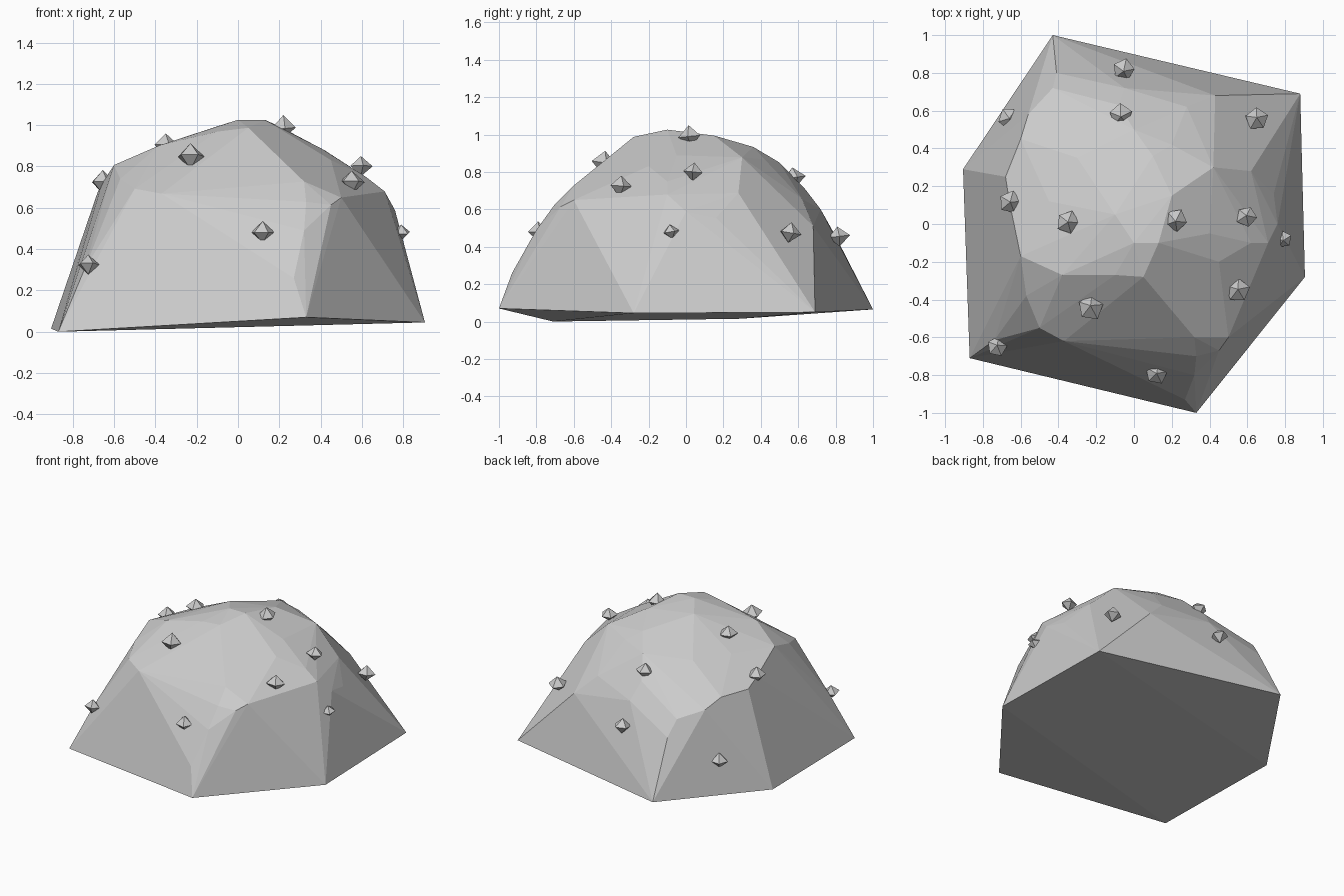
import bpy, bmesh, math, random
from mathutils import Matrix

random.seed(4)

# uneven six-sided footprint of the boulder
base = [(-0.43, 1.0, .065), (0.88, 0.69, .05), (0.905, -0.28, .045),
        (0.33, -1.0, .07), (-0.87, -0.71, 0.0), (-0.905, 0.29, .015)]

# corner positions of the chiselled dome, seen from above
dome = [(-.60, -.17), (-.60, -.30), (-.57, -.38), (-.50, -.55), (-.37, -.62),
        (-.38, -.27), (-.10, -.27), (.05, -.28), (.13, -.10), (0, -.10),
        (.32, -.60), (.33, -.70), (.32, -.80), (.27, -.93), (.45, -.67),
        (.50, -.60), (.45, -.20), (.40, -.05), (.62, -.10), (.71, -.10),
        (.76, .0), (.74, .16), (.70, .28), (.62, .28), (.80, .50), (.43, .68),
        (.28, .62), (.20, .42), (.20, .15), (-.10, .05), (-.12, .36), (.10, .36),
        (0, .50), (-.08, .63), (-.05, .72), (-.43, .72), (-.41, .80),
        (-.40, .87), (-.60, .45), (-.56, .58), (-.68, .25), (-.66, .12),
        (-.55, .28), (-.45, .12), (-.30, .35), (.42, .30)]

# outline heights that flatten the dome: across x, across y, and two slants
outline_x = [(-.7, .73), (-.61, .81), (-.1, 1.015), (.13, 1.04), (.31, .97),
             (.54, .81), (.75, .65), (.9, .05)]
outline_y = [(-1, .07), (-.93, .27), (-.8, .49), (-.67, .67), (-.45, .85),
             (-.28, 1.0), (-.1, 1.04), (.05, 1.02), (.36, .94), (.5, .85),
             (.62, .73), (.72, .6), (.8, .47), (.89, .27), (1, .065)]
slant_back = [(-1.12, 0), (-.59, .815), (-.15, .934), (.28, .947), (.43, .867),
              (.67, .67), (.86, .47), (1.12, .05)]
slant_front = [(-1.12, 0), (-.78, .67), (-.39, .868), (-.12, 1.0), (0, 1.013),
               (.24, .934), (.5, .854), (.67, .67), (1.12, .0)]


def profile(points, t):
    for (a, h), (b, k) in zip(points, points[1:]):
        if a <= t <= b:
            return h + (k - h) * (t - a) / (b - a)
    return 2.0


def dome_height(x, y):
    u, d = .83 * x + .56 * y, .43 * (-.56 * x + .83 * y)
    return min(1.04 * math.sqrt(max(0.0, 1 - x * x - y * y)),
               profile(outline_x, x), profile(outline_y, y),
               (profile(slant_back, u) - d) / .9,
               (profile(slant_front, u) + d) / .9)


def finish(bm, name):
    mesh = bpy.data.meshes.new(name)
    bm.to_mesh(mesh)
    bm.free()
    ob = bpy.data.objects.new(name, mesh)
    bpy.context.collection.objects.link(ob)
    return ob


# boulder: faceted hull around footprint and dome corners
bm = bmesh.new()
for p in base:
    bm.verts.new(p)
for x, y in dome:
    bm.verts.new((x, y, dome_height(x, y)))
for p in [(-.74, -.615, .31)]:
    bm.verts.new(p)
bmesh.ops.convex_hull(bm, input=bm.verts)
loose = [v for v in bm.verts if not v.link_faces]
bmesh.ops.delete(bm, geom=loose, context='VERTS')
bmesh.ops.dissolve_limit(bm, angle_limit=math.radians(3),
                         verts=bm.verts, edges=bm.edges)
bmesh.ops.recalc_face_normals(bm, faces=bm.faces)
finish(bm, "boulder")

# small five-sided pebbles stuck on the surface: position and radius
pebbles = [(-.055, .815, .455, .06), (-.07, .575, .77, .062), (.65, .555, .475, .06),
           (-.66, .56, .265, .06), (-.655, .115, .725, .06), (-.35, .01, .905, .062),
           (.22, .02, .99, .062), (.595, .04, .80, .055), (.79, -.08, .48, .045),
           (.55, -.35, .725, .062), (-.23, -.44, .85, .07), (-.725, -.65, .325, .055),
           (.12, -.79, .48, .06)]
for i, (x, y, z, r) in enumerate(pebbles):
    bm = bmesh.new()
    bmesh.ops.create_uvsphere(bm, u_segments=5, v_segments=2, radius=r)
    for v in bm.verts:
        v.co *= random.uniform(.95, 1.07)
    bm.transform(Matrix.Translation((x, y, z))
                 @ Matrix.Rotation(random.uniform(-.2, .2), 4, 'X')
                 @ Matrix.Rotation(random.uniform(0, 6.28), 4, 'Z')
                 @ Matrix.Diagonal((1, 1, .9, 1)))
    finish(bm, f"pebble_{i + 1}")
